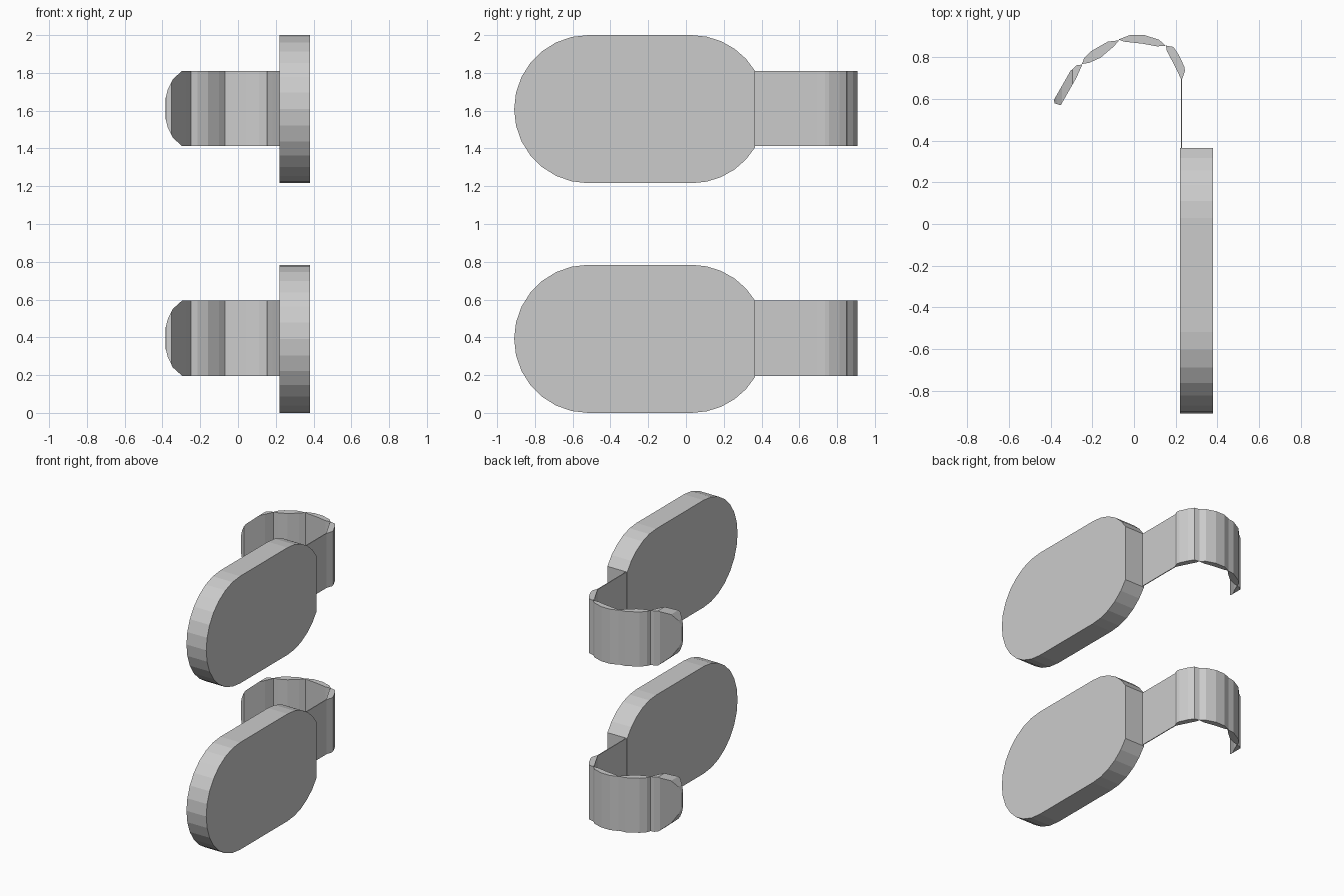
import bpy, bmesh, math
from mathutils import Vector

if "Cube" in bpy.data.objects:
    bpy.data.objects.remove(bpy.data.objects["Cube"])

R = 0.392            # pad end radius, also its mid height
STEP = 1.216         # height between the two hooks
Z0, Z1 = 0.196, 0.595  # strap bottom and top


def prism(name, pts, sweep, cuts=()):
    """Extrude a closed profile along sweep, then trim it with (point, normal) planes."""
    bm = bmesh.new()
    face = bm.faces.new([bm.verts.new(p) for p in pts])
    res = bmesh.ops.extrude_face_region(bm, geom=[face])
    bmesh.ops.translate(bm, vec=sweep,
                        verts=[v for v in res["geom"] if isinstance(v, bmesh.types.BMVert)])
    for co, no in cuts:
        geom = bm.verts[:] + bm.edges[:] + bm.faces[:]
        cut = bmesh.ops.bisect_plane(bm, geom=geom, plane_co=co, plane_no=no, clear_outer=True)
        edges = [e for e in cut["geom_cut"] if isinstance(e, bmesh.types.BMEdge)]
        bmesh.ops.contextual_create(bm, geom=edges)
    bmesh.ops.recalc_face_normals(bm, faces=bm.faces)
    mesh = bpy.data.meshes.new(name)
    bm.to_mesh(mesh)
    bm.free()
    ob = bpy.data.objects.new(name, mesh)
    bpy.context.collection.objects.link(ob)
    return ob


def arc(cy, a0, a1, n):
    return [(cy + R * math.cos(math.radians(a0 + (a1 - a0) * i / n)),
             R + R * math.sin(math.radians(a0 + (a1 - a0) * i / n))) for i in range(n + 1)]


# Strap pieces seen from above (x, y)
links = {
    "strap_plate": [(.225, .36), (.231, .36), (.231, .70), (.225, .70)],
    "bend_link": [(.229, .69), (.245, .735), (.241, .757), (.215, .812), (.19, .85),
                  (.153, .857), (.158, .83), (.182, .785), (.212, .725)],
    "back_link": [(.153, .855), (.12, .885), (.05, .907), (-.02, .907), (-.075, .886),
                  (-.05, .876), (.04, .866), (.11, .853)],
    "curve_link": [(-.07, .882), (-.125, .876), (-.206, .83), (-.24, .795), (-.25, .768),
                   (-.215, .774), (-.16, .799), (-.10, .85)],
    "tip_link": [(-.248, .766), (-.275, .762), (-.305, .735), (-.384, .597), (-.382, .58),
                 (-.352, .57), (-.275, .705)],
}

# Planes that round the tip of the strap in front view
tip_cuts = []
mid = (Z0 + Z1) / 2
for (xa, za), (xb, zb) in [((-.295, .2), (-.345, .155)), ((-.345, .155), (-.372, .10)),
                           ((-.372, .10), (-.386, .045))]:
    n = Vector((za - zb, 0, xb - xa)) * -1
    for s in (1, -1):
        tip_cuts.append((Vector((xa, 0, mid + s * za)), Vector((n.x, 0, s * abs(n.z)))))

# Pad outline (y, z): round front end, cut-off back end
end = math.degrees(math.asin((Z1 - R) / R))
outline = arc(.03, end, 90, 5) + arc(-.518, 90, 270, 14) + arc(.03, 270, 360 - end, 5)

for level, tag in enumerate(("lower", "upper")):
    lift = level * STEP
    parts = [prism(f"{tag}_pad", [(.22, y, z) for y, z in outline], (.16, 0, 0))]
    for name, pts in links.items():
        parts.append(prism(f"{tag}_{name}", [(x, y, Z0) for x, y in pts], (0, 0, Z1 - Z0),
                           tip_cuts if name == "tip_link" else ()))
    for ob in parts:
        ob.location.z = lift
